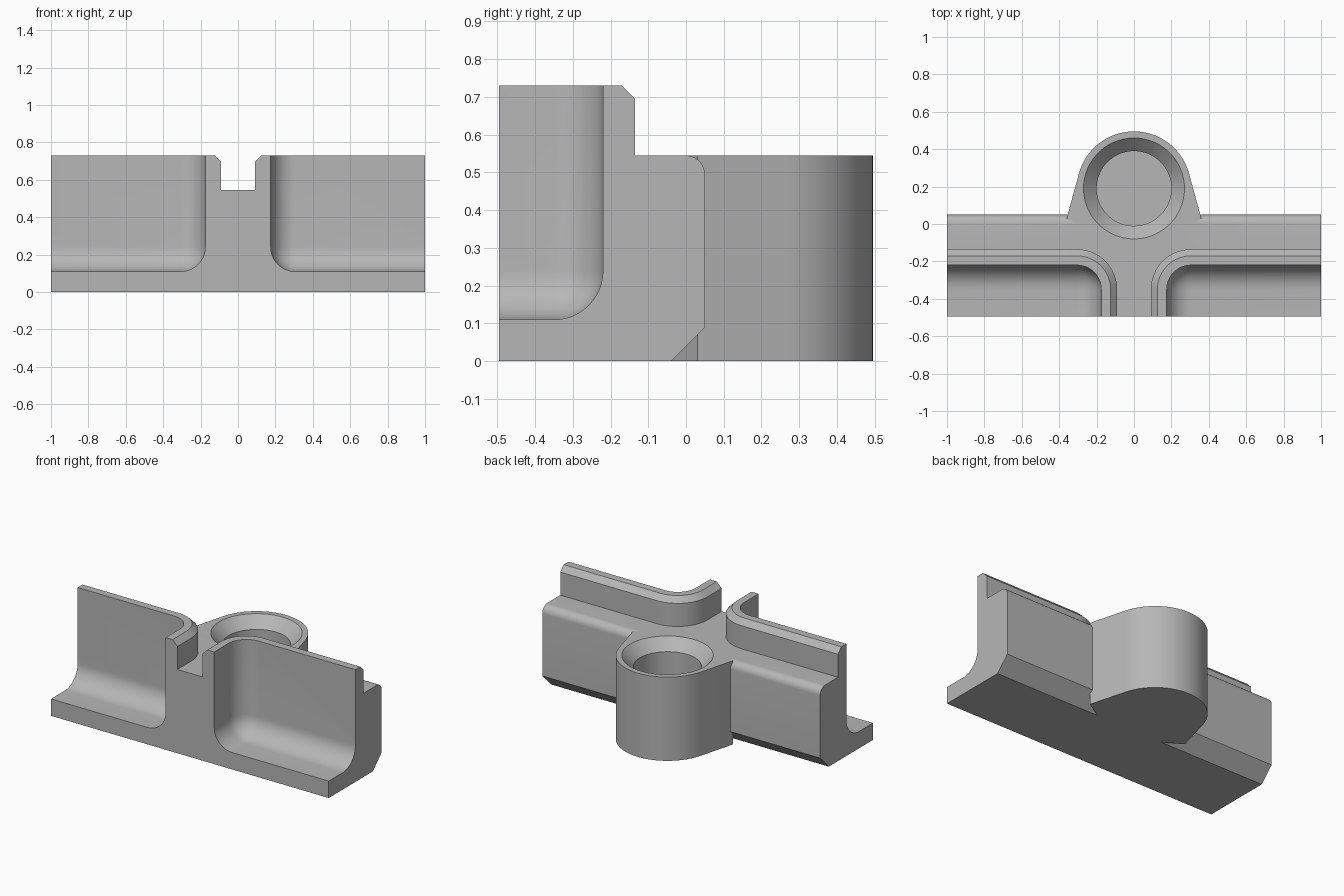
import bpy, bmesh
from math import sin, cos, pi, radians
from mathutils import Vector

if "Cube" in bpy.data.objects:
    bpy.data.objects.remove(bpy.data.objects["Cube"])

grey = bpy.data.materials.new("plain grey")
grey.use_nodes = True
colour = (0.47, 0.47, 0.47, 1)
grey.diffuse_color = colour
grey.node_tree.nodes["Principled BSDF"].inputs["Base Color"].default_value = colour

FRONT, BACK, DECK, TOP = -0.495, 0.05, 0.545, 0.73
BOSS_Y = 0.19


def finish(name, bm):
    bmesh.ops.recalc_face_normals(bm, faces=bm.faces)
    mesh = bpy.data.meshes.new(name)
    bm.to_mesh(mesh)
    bm.free()
    mesh.materials.append(grey)
    obj = bpy.data.objects.new(name, mesh)
    bpy.context.collection.objects.link(obj)
    return obj


def loft(name, rings):
    """Closed solid through a stack of matching outlines."""
    bm = bmesh.new()
    rows = [[bm.verts.new(p) for p in ring] for ring in rings]
    n = len(rows[0])
    for a, b in zip(rows, rows[1:]):
        for i in range(n):
            j = (i + 1) % n
            bm.faces.new((a[i], a[j], b[j], b[i]))
    bm.faces.new(rows[0])
    bm.faces.new(rows[-1])
    return finish(name, bm)


def arc(cx, cy, r, start, end, steps):
    angles = [radians(start + (end - start) * i / steps) for i in range(steps + 1)]
    return [(cx + r * cos(a), cy + r * sin(a)) for a in angles]


def at_height(outline, z):
    return [(x, y, z) for x, y in outline]


def combine(target, tool, operation):
    mod = target.modifiers.new(operation.lower(), "BOOLEAN")
    mod.operation, mod.solver, mod.object = operation, "EXACT", tool
    bpy.context.view_layer.objects.active = target
    bpy.ops.object.modifier_apply(modifier=mod.name)
    bpy.data.objects.remove(tool)


# Long base bar: chamfered under the back, rounded along the deck edge
profile = [(FRONT, 0), (-0.04, 0), (BACK, 0.09)]
profile += arc(0, DECK - 0.05, 0.05, 0, 90, 8) + [(FRONT, DECK)]
body = loft("clamp_body", [[(x, y, z) for y, z in profile] for x in (-1, 1)])

# Round boss with tangent flanks spreading into the bar
boss_outline = arc(0, BOSS_Y, 0.305, 15, 165, 48)
boss_outline += [(-0.36, 0.03), (-0.23, -0.045), (0.23, -0.045), (0.36, 0.03)]
combine(body, loft("boss", [at_height(boss_outline, z) for z in (0, DECK)]), "UNION")


def rail_outline(side, inset):
    edge = arc(0.305, -0.35, 0.215 - inset, 90, 180, 16)
    pts = [(1, FRONT), (1, -0.135 - inset)] + edge + [(0.09 + inset, FRONT)]
    return [(side * x, y) for x, y in pts]


def pocket(side):
    """Box with the three edges at its inner lower corner rounded."""
    lo, hi = Vector((0.175, -0.7, 0.11)), Vector((1.2, -0.22, 1))
    bm = bmesh.new()
    bmesh.ops.create_cube(bm, size=1)
    for v in bm.verts:
        v.co = [lo[i] if v.co[i] < 0 else hi[i] for i in range(3)]
    corner = min(bm.verts, key=lambda v: (v.co - Vector((lo.x, hi.y, lo.z))).length)
    bmesh.ops.bevel(bm, geom=list(corner.link_edges), offset=0.13, segments=12,
                    profile=0.5, affect="EDGES")
    for v in bm.verts:
        v.co.x *= side
    return finish("pocket", bm)


# Upright rails with a chamfered crest, then the filleted front pockets
for side in (-1, 1):
    rings = [at_height(rail_outline(side, 0), 0.3),
             at_height(rail_outline(side, 0), TOP - 0.035),
             at_height(rail_outline(side, 0.035), TOP)]
    combine(body, loft("rail", rings), "UNION")
for side in (-1, 1):
    combine(body, pocket(side), "DIFFERENCE")

# Countersunk blind hole in the boss
steps = [(0.2, 0.11), (0.2, DECK - 0.07), (0.27, DECK), (0.27, DECK + 0.1)]
hole = loft("hole", [at_height(arc(0, BOSS_Y, r, 0, 354, 59), z) for r, z in steps])
combine(body, hole, "DIFFERENCE")

# Smooth the rounds, keep the edges crisp
bpy.ops.object.select_all(action="DESELECT")
body.select_set(True)
bpy.context.view_layer.objects.active = body
bpy.ops.object.shade_smooth_by_angle(angle=radians(25))
